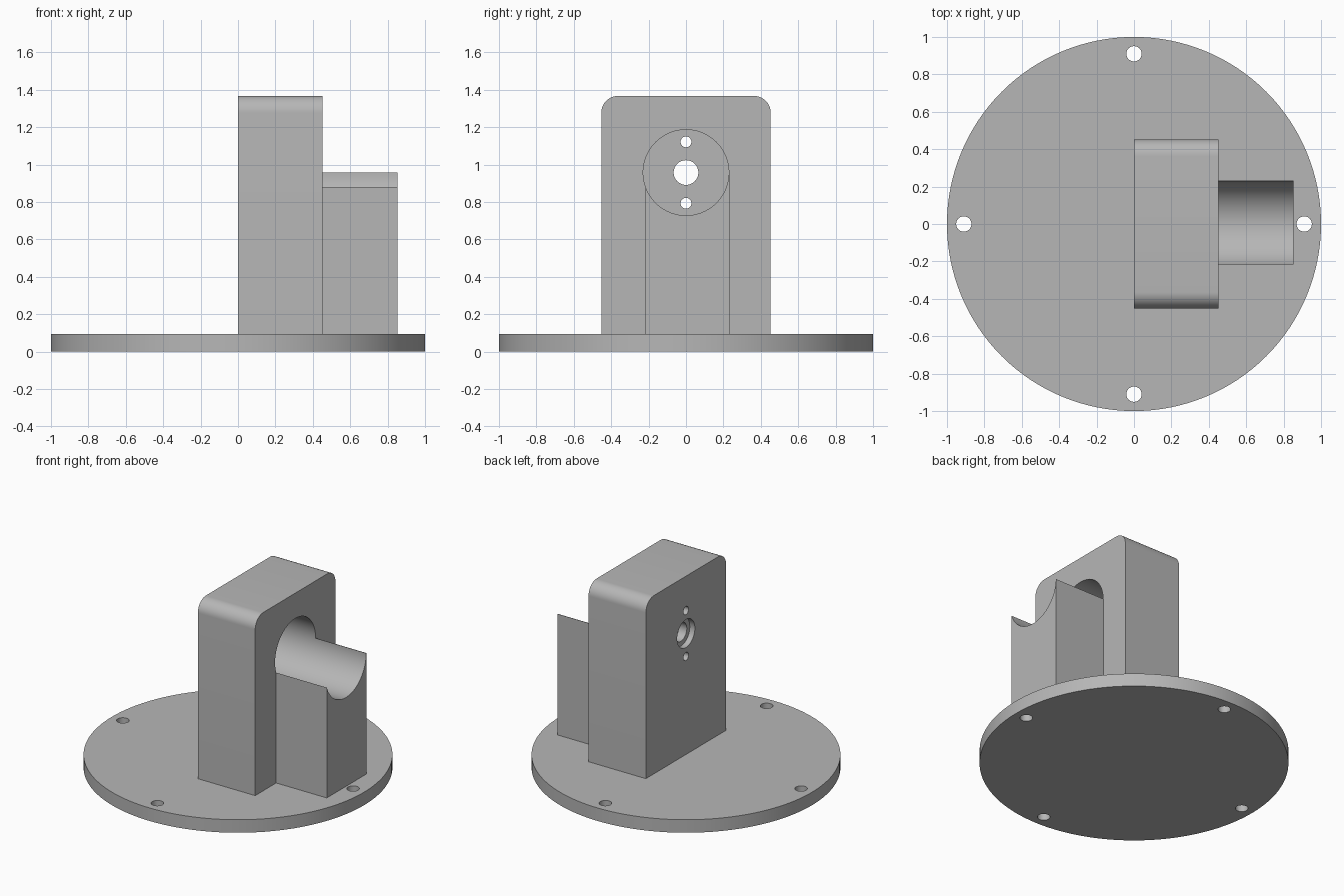
import bpy, bmesh, math
from mathutils import Matrix, Vector

cube = bpy.data.objects.get("Cube")
if cube:
    bpy.data.objects.remove(cube, do_unlink=True)

grey = bpy.data.materials.new("plain grey")
grey.use_nodes = True
COLOUR = (0.47, 0.47, 0.47, 1)
grey.diffuse_color = COLOUR
grey.node_tree.nodes["Principled BSDF"].inputs["Base Color"].default_value = COLOUR

BASE_TOP = 0.093
BORE_Z = 0.957


def add_object(name, bm):
    bmesh.ops.recalc_face_normals(bm, faces=bm.faces)
    mesh = bpy.data.meshes.new(name)
    bm.to_mesh(mesh)
    bm.free()
    mesh.materials.append(grey)
    obj = bpy.data.objects.new(name, mesh)
    bpy.context.collection.objects.link(obj)
    return obj


def cylinder(name, radius, start, end, sides=96):
    start, end = Vector(start), Vector(end)
    axis = end - start
    turn = axis.to_track_quat('Z', 'Y').to_matrix().to_4x4()
    bm = bmesh.new()
    bmesh.ops.create_cone(bm, cap_ends=True, segments=sides, radius1=radius,
                          radius2=radius, depth=axis.length,
                          matrix=Matrix.Translation((start + end) / 2) @ turn)
    return add_object(name, bm)


def extrude_profile(name, points, x0, x1):
    """Extrude a (y, z) outline along x."""
    bm = bmesh.new()
    face = bm.faces.new([bm.verts.new((x0, y, z)) for y, z in points])
    new = bmesh.ops.extrude_face_region(bm, geom=[face])["geom"]
    bmesh.ops.translate(bm, vec=(x1 - x0, 0, 0),
                        verts=[v for v in new if isinstance(v, bmesh.types.BMVert)])
    return add_object(name, bm)


def cut(obj, cutters):
    for cutter in cutters:
        cutter.hide_render = True
        mod = obj.modifiers.new("cut", 'BOOLEAN')
        mod.operation, mod.solver, mod.object = 'DIFFERENCE', 'EXACT', cutter
    graph = bpy.context.evaluated_depsgraph_get()
    mesh = bpy.data.meshes.new_from_object(obj.evaluated_get(graph))
    obj.modifiers.clear()
    obj.data = mesh
    for cutter in cutters:
        bpy.data.objects.remove(cutter, do_unlink=True)


def along_x(radius, z, x0, x1, sides=96):
    return cylinder("cutter", radius, (x0, 0, z), (x1, 0, z), sides)


# Round base plate with four mounting holes
base = cylinder("base_plate", 1, (0, 0, 0), (0, 0, BASE_TOP), 128)
holes = []
for i in range(4):
    a = i * math.pi / 2
    x, y = 0.91 * math.cos(a), 0.91 * math.sin(a)
    holes.append(cylinder("cutter", 0.041, (x, y, -0.1), (x, y, 0.3), 32))
cut(base, holes)

# Upright block with rounded top corners
HALF, TOP, R = 0.453, 1.367, 0.09
outline = [(-HALF, BASE_TOP), (HALF, BASE_TOP)]
for side, first in ((1, 0), (-1, 90)):
    for i in range(13):
        a = math.radians(first + 90 * i / 12)
        outline.append((side * (HALF - R) + R * math.cos(a), TOP - R + R * math.sin(a)))
block = extrude_profile("upright_block", outline, 0, 0.453)

# Bore, shaft hole with recess, and two screw holes
cut(block, [along_x(0.229, BORE_Z, 0.1, 0.6),
            along_x(0.1, BORE_Z, -0.1, 0.04, 64),
            along_x(0.066, BORE_Z, -0.1, 0.3, 64),
            along_x(0.029, BORE_Z + 0.164, -0.1, 0.3, 32),
            along_x(0.029, BORE_Z - 0.164, -0.1, 0.3, 32)])

# Cradle with a curved seat continuing the bore
cradle = extrude_profile("cradle", [(-0.216, BASE_TOP), (0.232, BASE_TOP),
                                    (0.232, BORE_Z), (-0.216, BORE_Z)], 0.453, 0.853)
cut(cradle, [along_x(0.229, BORE_Z, 0.3, 1.0)])

# Smooth curved walls, sharp edges
for obj in (base, block, cradle):
    bpy.ops.object.select_all(action='DESELECT')
    obj.select_set(True)
    bpy.context.view_layer.objects.active = obj
    bpy.ops.object.shade_smooth_by_angle(angle=math.radians(30))
